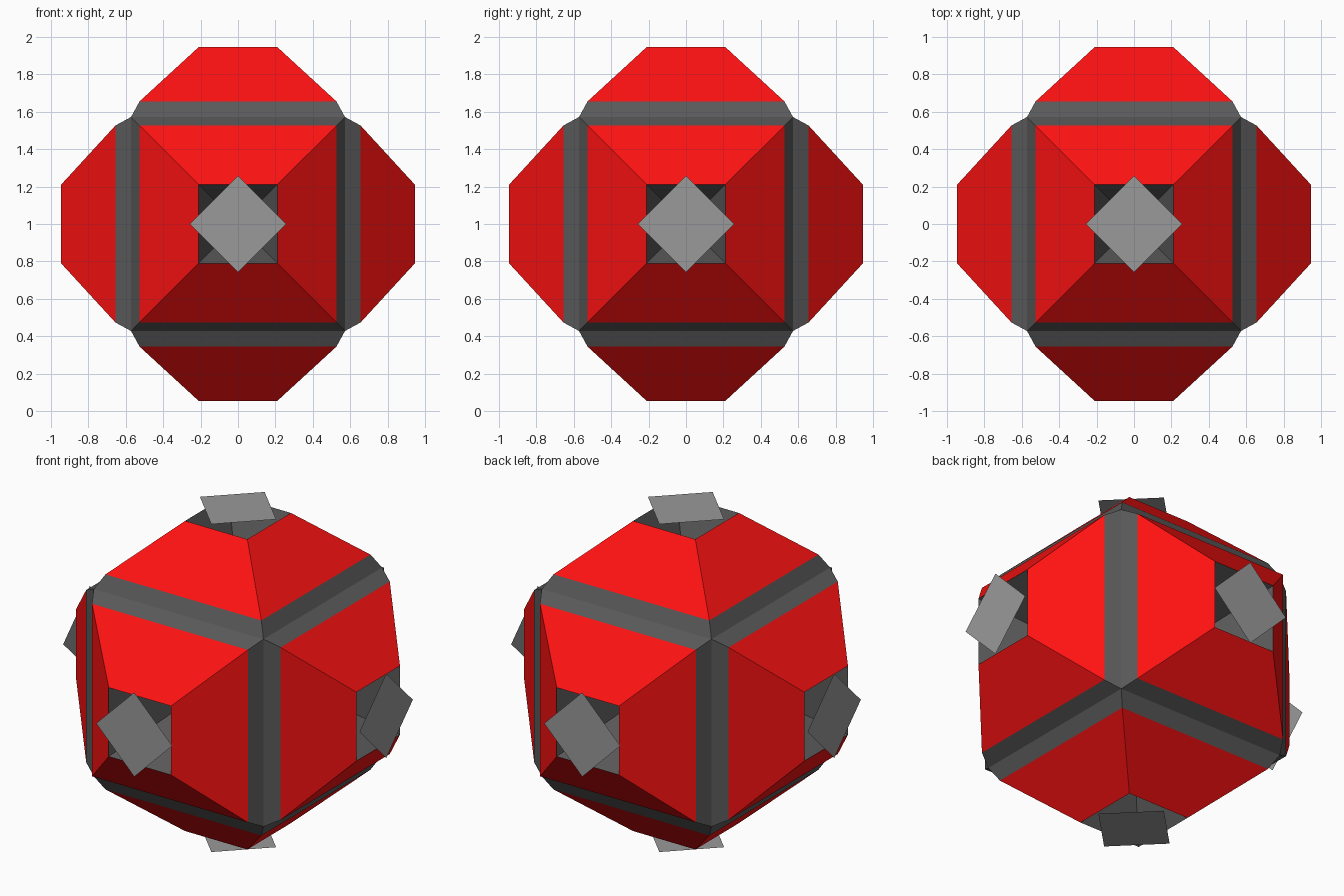
import bpy, bmesh
from math import pi
from mathutils import Matrix, Vector

if "Cube" in bpy.data.objects:
    bpy.data.objects.remove(bpy.data.objects["Cube"])

CENTRE = Vector((0, 0, 1))

# Rotations taking the top side (+z) to each of the six sides
SIDES = [Matrix.Rotation(k * pi / 2, 3, 'X') for k in range(4)]
SIDES += [Matrix.Rotation(s * pi / 2, 3, 'Y') for s in (1, -1)]


def material(name, rgb):
    mat = bpy.data.materials.new(name)
    mat.diffuse_color = (*rgb, 1)
    mat.use_nodes = True
    mat.node_tree.nodes["Principled BSDF"].inputs["Base Color"].default_value = mat.diffuse_color
    return mat


def square(half, height):
    return [Vector((x * half, y * half, height))
            for x, y in ((-1, -1), (1, -1), (1, 1), (-1, 1))]


def diamond(radius, height):
    return [Vector((x * radius, y * radius, height))
            for x, y in ((0, -1), (1, 0), (0, 1), (-1, 0))]


def band(outer, inner):
    """Four sloping quads between two square rings."""
    return [[outer[i], outer[(i + 1) % 4], inner[(i + 1) % 4], inner[i]]
            for i in range(4)]


def pit(rim, apex):
    return [[rim[i], rim[(i + 1) % 4], apex] for i in range(4)]


def build(name, faces, mat):
    """Repeat one side's faces on all six sides of the body."""
    bm = bmesh.new()
    for rot in SIDES:
        for face in faces:
            bm.faces.new([bm.verts.new(rot @ v + CENTRE) for v in face])
    bmesh.ops.remove_doubles(bm, verts=bm.verts, dist=0.0005)
    mesh = bpy.data.meshes.new(name)
    bm.to_mesh(mesh)
    bm.free()
    mesh.materials.append(mat)
    bpy.context.collection.objects.link(bpy.data.objects.new(name, mesh))


red = material("red", (1.0, 0.006, 0.006))
dark = material("dark_grey", (0.1, 0.1, 0.1))
grey = material("grey", (0.32, 0.32, 0.32))

# Profile rings of one side, from the groove bottom up to the pit rim
groove = square(0.572, 0.572)
edge = square(0.526, 0.656)
rim = square(0.21, 0.946)

build("groove_frame", band(groove, edge), dark)
build("red_panels", band(edge, rim), red)
build("recesses", pit(rim, Vector((0, 0, 0.5))), dark)
build("diamond_plates", [diamond(0.257, 1.0)], grey)
